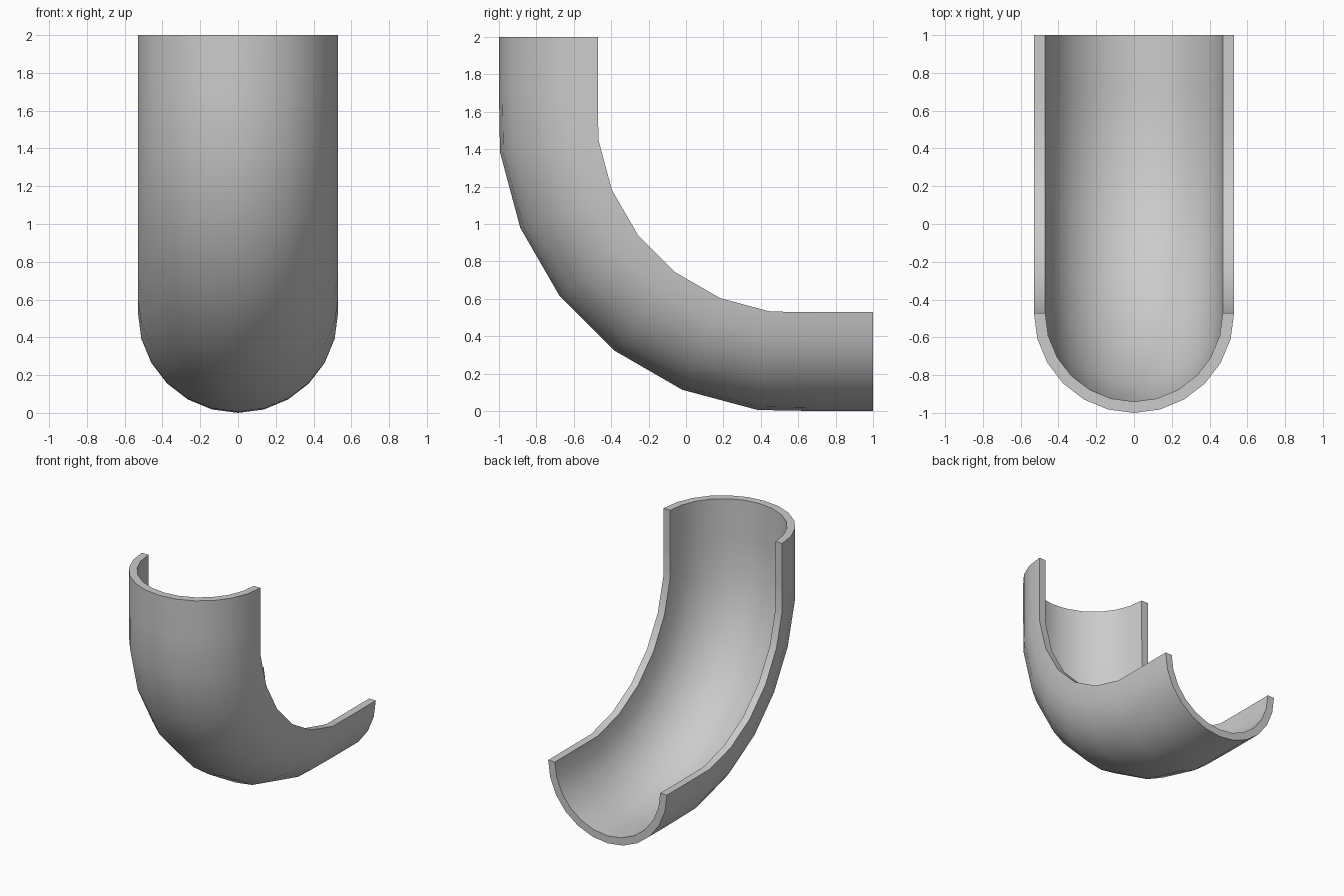
import bpy, bmesh
from math import sin, cos, pi, radians

if "Cube" in bpy.data.objects:
    bpy.data.objects.remove(bpy.data.objects["Cube"])

R_OUT, R_IN = 0.53, 0.47      # half-pipe radii
BEND = 1.07                   # radius of the open rim along the bend
CY, CZ = 0.592, 1.592         # centre of the bend
SIDES = 12

# Path of the rim line in the YZ plane: (y, z, direction toward the pipe's floor)
path = [(-0.47, 2.0, 0.0), (-0.47, 1.7, 0.0)]
for i in range(6):
    a = radians(7.5 + 15 * i)
    path.append((CY - BEND * cos(a), CZ - BEND * sin(a), a))
path += [(0.7, 0.53, pi / 2), (1.0, 0.53, pi / 2)]

# Closed half-ring cross-section: outer arc, then inner arc back
angles = [pi * i / SIDES for i in range(SIDES + 1)]
profile = [(R_OUT * cos(t), R_OUT * sin(t)) for t in angles]
profile += [(R_IN * cos(t), R_IN * sin(t)) for t in reversed(angles)]

# Sweep the section along the path
bm = bmesh.new()
rings = [[bm.verts.new((x, y - d * cos(a), z - d * sin(a))) for x, d in profile]
         for y, z, a in path]
n = len(profile)
for r0, r1 in zip(rings, rings[1:]):
    for i in range(n):
        j = (i + 1) % n
        bm.faces.new((r0[i], r0[j], r1[j], r1[i]))

# End caps
for ring in (rings[0], rings[-1]):
    for i in range(SIDES):
        bm.faces.new((ring[i], ring[i + 1], ring[n - 2 - i], ring[n - 1 - i]))
bmesh.ops.recalc_face_normals(bm, faces=bm.faces)

mesh = bpy.data.meshes.new("half_pipe_bend")
bm.to_mesh(mesh)
bm.free()
obj = bpy.data.objects.new("half_pipe_bend", mesh)
bpy.context.collection.objects.link(obj)
bpy.context.view_layer.objects.active = obj
obj.select_set(True)
bpy.ops.object.shade_smooth_by_angle(angle=radians(35))
